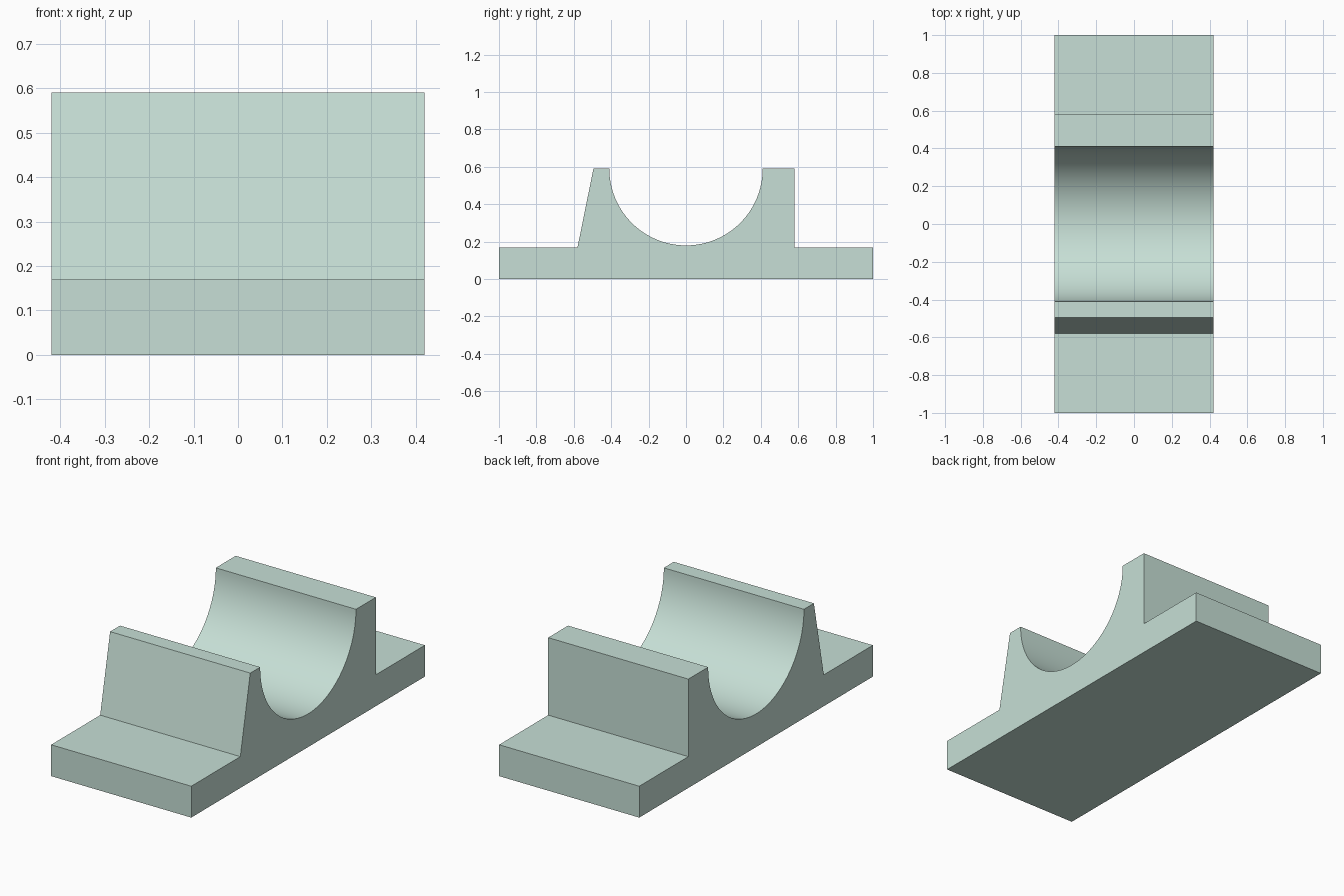
import bpy, bmesh, math

if "Cube" in bpy.data.objects:
    bpy.data.objects.remove(bpy.data.objects["Cube"])

HALF_WIDTH = 0.42
RADIUS, TOP, BASE = 0.41, 0.59, 0.17
SEGMENTS = 64

# Side profile (y, z): base plate, upright wall, round cradle, sloped wall
profile = [(-1, 0), (1, 0), (1, BASE), (0.58, BASE), (0.58, TOP)]
for i in range(SEGMENTS + 1):
    a = math.pi * i / SEGMENTS
    profile.append((RADIUS * math.cos(a), TOP - RADIUS * math.sin(a)))
profile += [(-0.495, TOP), (-0.58, BASE), (-1, BASE)]

# Extrude the profile across the width
bm = bmesh.new()
face = bm.faces.new([bm.verts.new((-HALF_WIDTH, y, z)) for y, z in profile])
result = bmesh.ops.extrude_face_region(bm, geom=[face], use_keep_orig=True)
moved = [g for g in result["geom"] if isinstance(g, bmesh.types.BMVert)]
bmesh.ops.translate(bm, verts=moved, vec=(2 * HALF_WIDTH, 0, 0))
bmesh.ops.recalc_face_normals(bm, faces=bm.faces)

mesh = bpy.data.meshes.new("cradle_block")
bm.to_mesh(mesh)
bm.free()
block = bpy.data.objects.new("cradle_block", mesh)
bpy.context.collection.objects.link(block)

# Pale green finish
mat = bpy.data.materials.new("pale_green")
mat.diffuse_color = (0.57, 0.74, 0.67, 1)
mat.use_nodes = True
mat.node_tree.nodes["Principled BSDF"].inputs["Base Color"].default_value = mat.diffuse_color
mesh.materials.append(mat)

# Smooth cradle, crisp edges elsewhere
bpy.context.view_layer.objects.active = block
block.select_set(True)
bpy.ops.object.shade_smooth_by_angle(angle=math.radians(10))
